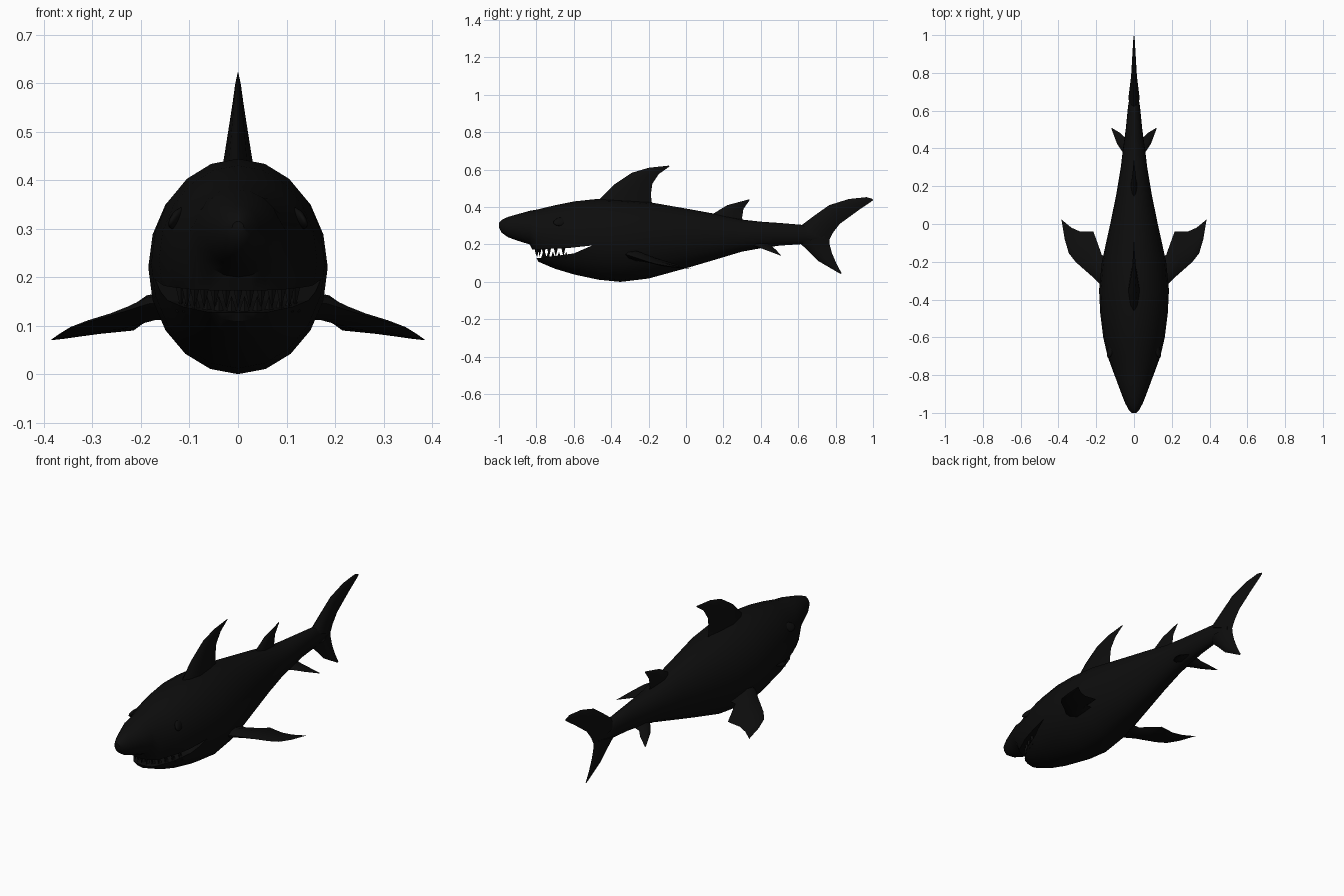
import bpy, bmesh, math
from mathutils import Vector

if "Cube" in bpy.data.objects:
    bpy.data.objects.remove(bpy.data.objects["Cube"], do_unlink=True)

black = bpy.data.materials.new("near_black")
black.use_nodes = True
colour = (0.004, 0.004, 0.004, 1)
black.diffuse_color = colour
black.node_tree.nodes["Principled BSDF"].inputs["Base Color"].default_value = colour


def finish(name, bm, angle=40):
    bmesh.ops.recalc_face_normals(bm, faces=bm.faces)
    mesh = bpy.data.meshes.new(name)
    bm.to_mesh(mesh)
    bm.free()
    obj = bpy.data.objects.new(name, mesh)
    bpy.context.collection.objects.link(obj)
    mesh.materials.append(black)
    bpy.ops.object.select_all(action="DESELECT")
    obj.select_set(True)
    bpy.context.view_layer.objects.active = obj
    if angle:
        bpy.ops.object.shade_smooth_by_angle(angle=math.radians(angle))
    return obj


def loft(name, rings, angle=40):
    """Skin a list of equal-length rings and close both ends."""
    bm = bmesh.new()
    rows = [[bm.verts.new(p) for p in ring] for ring in rings]
    n = len(rows[0])
    for a, b in zip(rows, rows[1:]):
        for i in range(n):
            j = (i + 1) % n
            bm.faces.new((a[i], a[j], b[j], b[i]))
    bm.faces.new(rows[0])
    bm.faces.new(rows[-1])
    return finish(name, bm, angle)


def fin(name, sections, normal):
    """Each section: leading point, trailing point, half thickness."""
    rings = []
    normal = Vector(normal).normalized()
    shape = [(0, 0), (.12, .6), (.4, 1), (.75, .5), (1, 0), (.75, -.5), (.4, -1), (.12, -.6)]
    for lead, trail, thick in sections:
        a, b = Vector(lead), Vector(trail)
        rings.append([a.lerp(b, t) + normal * (s * thick) for t, s in shape])
    return loft(name, rings, 50)


def upright_fin(name, sections):
    return fin(name, [((0, *a), (0, *b), t) for a, b, t in sections], (1, 0, 0))


# Body: y, top, bottom, half width
stations = [
    (-1, .315, .29, .012), (-.985, .332, .262, .027), (-.95, .348, .238, .046),
    (-.9, .362, .22, .066), (-.835, .38, .2, .09), (-.79, .388, .108, .107),
    (-.7, .41, .07, .14), (-.6, .43, .04, .163), (-.47, .444, .012, .179),
    (-.35, .44, 0, .185), (-.2, .427, .018, .17), (0, .392, .073, .126),
    (.15, .365, .117, .095), (.3, .333, .162, .07), (.4, .322, .18, .058),
    (.5, .315, .194, .044), (.62, .305, .202, .032), (.74, .26, .21, .012)]
rings = []
for y, top, low, w in stations:
    mid, h = (top + low) / 2, (top - low) / 2
    rings.append([(w * math.sin(a), y, mid + h * math.cos(a))
                  for a in (math.tau * i / 20 for i in range(20))])
body = loft("body", rings)

# Mouth opening cut as a wedge between the jaws
wedge = [(-.95, .16), (-.83, .172), (-.62, .182), (-.5, .195), (-.6, .152), (-.78, .128), (-.95, .12)]
cutter = loft("mouth_cutter", [[(x, y, z) for y, z in wedge] for x in (-.4, .4)], 0)
cutter.hide_render = True
cut = body.modifiers.new("mouth", "BOOLEAN")
cut.operation = "DIFFERENCE"
cut.solver = "EXACT"
cut.object = cutter
bpy.context.view_layer.objects.active = body
bpy.ops.object.modifier_apply(modifier="mouth")
bpy.data.objects.remove(cutter, do_unlink=True)

# Teeth in two arcs
for name, count, reach, base, tip in (("upper_teeth", 13, .25, .182, .135),
                                      ("lower_teeth", 12, .215, .128, .162)):
    bm = bmesh.new()
    for i in range(count):
        a = math.radians(-65 + 130 * i / (count - 1))
        x, y = .13 * math.sin(a), -.55 - reach * math.cos(a)
        foot = [bm.verts.new((x + .011 * c, y + .011 * s, base))
                for c, s in ((1, 0), (0, 1), (-1, 0), (0, -1))]
        point = bm.verts.new((x, y, tip))
        bm.faces.new(foot)
        for j in range(4):
            bm.faces.new((foot[j], foot[(j + 1) % 4], point))
    finish(name, bm, 0)

# Back fins
upright_fin("dorsal_fin", [
    ((-.5, .4), (-.16, .39), .034), ((-.46, .445), (-.185, .43), .03),
    ((-.385, .52), (-.187, .475), .02), ((-.29, .583), (-.18, .525), .011),
    ((-.2, .61), (-.145, .577), .006), ((-.09, .622), (-.088, .617), .001)])
upright_fin("second_dorsal_fin", [
    ((.1, .34), (.305, .31), .02), ((.15, .367), (.3, .345), .016),
    ((.22, .41), (.307, .39), .009), ((.34, .442), (.341, .438), .001)])

# Tail fin lobes
upright_fin("tail_upper_lobe", [
    ((.6, .29), (.765, .222), .03), ((.69, .357), (.785, .262), .022),
    ((.765, .41), (.822, .31), .015), ((.87, .443), (.925, .385), .009),
    ((.965, .453), (.985, .425), .004), ((.995, .445), (1, .437), .001)])
upright_fin("tail_lower_lobe", [
    ((.6, .215), (.765, .24), .03), ((.66, .16), (.768, .2), .02),
    ((.71, .11), (.78, .155), .013), ((.77, .075), (.803, .1), .007),
    ((.825, .043), (.832, .046), .001)])

# Paired fins and eyes
for side, s in (("left", 1), ("right", -1)):
    pectoral = [
        ((.12, -.36, .15), (.12, -.17, .13), .032),
        ((.185, -.315, .145), (.17, -.165, .125), .027),
        ((.225, -.275, .132), (.195, -.095, .105), .02),
        ((.265, -.24, .12), (.215, -.04, .09), .016),
        ((.31, -.2, .107), (.285, -.04, .083), .012),
        ((.345, -.155, .095), (.33, -.02, .077), .008),
        ((.367, -.08, .083), (.358, .002, .073), .004),
        ((.383, .018, .072), (.385, .025, .07), .001)]
    pelvic = [
        ((.02, .34, .2), (.02, .46, .2), .015),
        ((.06, .38, .19), (.05, .46, .19), .011),
        ((.09, .425, .172), (.07, .48, .172), .007),
        ((.118, .5, .143), (.12, .51, .141), .001)]
    for name, secs, tilt in (("pectoral_fin", pectoral, (.35 * s, 0, 1)),
                             ("pelvic_fin", pelvic, (.6 * s, 0, 1))):
        fin(f"{side}_{name}",
            [((s * a[0], *a[1:]), (s * b[0], *b[1:]), t) for a, b, t in secs], tilt)

    bm = bmesh.new()
    bmesh.ops.create_uvsphere(bm, u_segments=12, v_segments=8, radius=1)
    eye = finish(f"{side}_eye", bm)
    eye.scale = (.012, .042, .024)
    eye.location = (s * .124, -.67, .322)
    eye.rotation_euler = (math.radians(12), math.radians(-28 * s), math.radians(15 * s))
